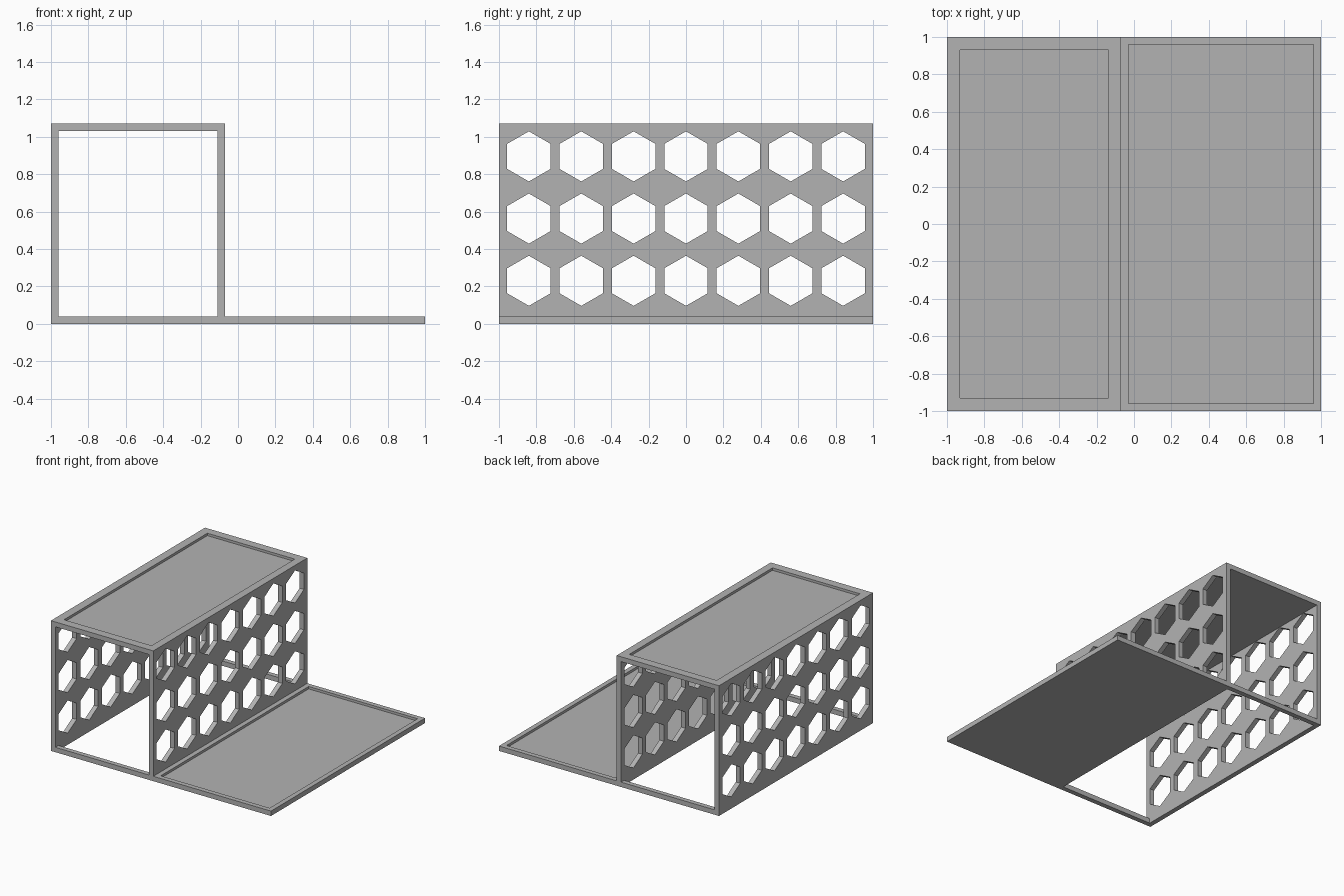
import bpy, bmesh, math
from mathutils import Matrix, Vector

if "Cube" in bpy.data.objects:
    bpy.data.objects.remove(bpy.data.objects["Cube"], do_unlink=True)

grey = bpy.data.materials.new("plain grey")
grey.use_nodes = True
colour = (0.45, 0.45, 0.45, 1)
grey.diffuse_color = colour
grey.node_tree.nodes["Principled BSDF"].inputs["Base Color"].default_value = colour


def to_object(name, bm):
    mesh = bpy.data.meshes.new(name)
    bm.to_mesh(mesh)
    bm.free()
    mesh.materials.append(grey)
    obj = bpy.data.objects.new(name, mesh)
    bpy.context.collection.objects.link(obj)
    return obj


def box(name, low, high):
    low, high = Vector(low), Vector(high)
    bm = bmesh.new()
    bmesh.ops.create_cube(bm, size=1, matrix=Matrix.Translation((low + high) / 2)
                          @ Matrix.Diagonal((high - low).to_4d()))
    return to_object(name, bm)


def cut(target, cutter):
    cutter.hide_render = True
    mod = target.modifiers.new("cut", 'BOOLEAN')
    mod.operation, mod.solver, mod.object = 'DIFFERENCE', 'EXACT', cutter
    bpy.context.view_layer.objects.active = target
    bpy.ops.object.modifier_apply(modifier=mod.name)
    bpy.data.objects.remove(cutter, do_unlink=True)


T = 0.04              # panel thickness
RIGHT, TOP = -0.07, 1.07

# Open-ended housing with no floor except a sill at each end
housing = box("housing", (-1, -1, 0), (RIGHT, 1, TOP))
cut(housing, box("cavity_cutter", (-1 + T, -1.1, T), (RIGHT - T, 1.1, TOP - T)))
cut(housing, box("floor_cutter", (-1 + T, -1 + T, -0.1), (RIGHT - T, 1 - T, 0.2)))

# Shallow recess in the roof
cut(housing, box("roof_recess_cutter", (-0.93, -0.93, TOP - T / 2), (-0.135, 0.93, TOP + 0.1)))

# Three rows of seven hexagonal holes through both side walls
bm = bmesh.new()
for row in range(3):
    for col in range(-3, 4):
        place = (Matrix.Translation((-0.53, col * 0.28, 0.23 + row * 0.3325))
                 @ Matrix.Rotation(math.pi / 2, 4, 'Y'))
        hexagon = bmesh.ops.create_cone(bm, cap_ends=True, segments=6,
                                        radius1=0.134, radius2=0.134, depth=1.2)["verts"]
        # Turn each prism so that a corner points up
        corner = max(hexagon, key=lambda v: v.co.x).co
        turn = 0 if corner.x > 0.13 else math.pi / 6
        bmesh.ops.transform(bm, verts=hexagon, matrix=place @ Matrix.Rotation(turn, 4, 'Z'))
cut(housing, to_object("hexagon_cutter", bm))

# Flat tray beside the housing
tray = box("tray", (RIGHT, -1, 0), (1, 1, T))
cut(tray, box("tray_recess_cutter", (RIGHT + T, -1 + T, T / 2), (1 - T, 1 - T, 0.1)))
